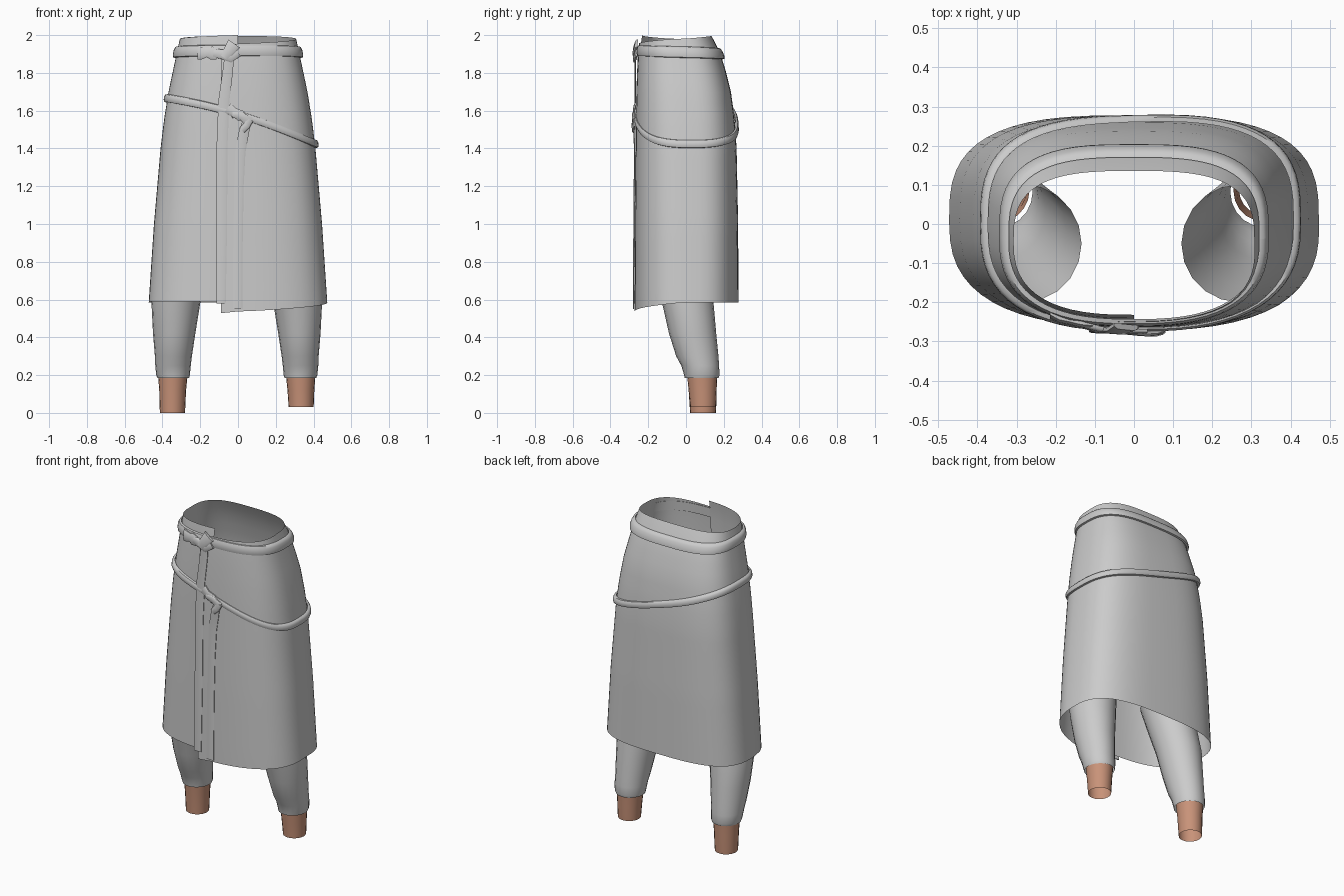
import bpy
import math
from mathutils import Vector

if "Cube" in bpy.data.objects:
    bpy.data.objects.remove(bpy.data.objects["Cube"], do_unlink=True)


def material(name, rgb):
    m = bpy.data.materials.new(name)
    m.use_nodes = True
    m.diffuse_color = (*rgb, 1)
    m.node_tree.nodes["Principled BSDF"].inputs["Base Color"].default_value = (*rgb, 1)
    return m


GREY = material("grey_cloth", (0.6, 0.6, 0.6))
SKIN = material("skin", (0.58, 0.29, 0.19))


def grid(name, rows, mat, closed=False, caps=False, sharp=50):
    """Skin a list of equally long point rows; closed joins each row's ends."""
    n = len(rows[0])
    faces = []
    for r in range(len(rows) - 1):
        for c in range(n if closed else n - 1):
            d = (c + 1) % n
            faces.append((r * n + c, r * n + d, (r + 1) * n + d, (r + 1) * n + c))
    if caps:
        faces.append(tuple(reversed(range(n))))
        faces.append(tuple(range((len(rows) - 1) * n, len(rows) * n)))
    me = bpy.data.meshes.new(name)
    me.from_pydata([p for row in rows for p in row], [], faces)
    me.materials.append(mat)
    ob = bpy.data.objects.new(name, me)
    bpy.context.collection.objects.link(ob)
    bpy.ops.object.select_all(action="DESELECT")
    ob.select_set(True)
    bpy.context.view_layer.objects.active = ob
    if caps or name.startswith("belt"):
        bpy.ops.object.mode_set(mode="EDIT")
        bpy.ops.mesh.select_all(action="SELECT")
        bpy.ops.mesh.normals_make_consistent(inside=False)
        bpy.ops.object.mode_set(mode="OBJECT")
    bpy.ops.object.shade_smooth_by_angle(angle=math.radians(sharp))
    return ob


# Body outline: height, half width, front y, back y
OUTLINE = [(0.58, 0.473, -0.263, 0.278), (1.0, 0.445, -0.261, 0.276),
           (1.4, 0.41, -0.257, 0.268), (1.55, 0.392, -0.256, 0.258),
           (1.7, 0.368, -0.253, 0.238), (1.85, 0.336, -0.247, 0.2),
           (1.95, 0.315, -0.24, 0.16), (2.0, 0.303, -0.232, 0.133)]


def outline(z):
    z = min(max(z, OUTLINE[0][0]), OUTLINE[-1][0])
    for a, b in zip(OUTLINE, OUTLINE[1:]):
        if z <= b[0]:
            t = (z - a[0]) / (b[0] - a[0])
            return [p + (q - p) * t for p, q in zip(a[1:], b[1:])]


def around(angle, z, off=0.0):
    """Point on the rounded-box outline at an angle."""
    a, front, back = outline(z)
    c, s = math.cos(angle), math.sin(angle)
    e = 2 / (3.0 if s > 0 else 2.6)
    x = math.copysign(abs(c) ** e, c) * (a + off)
    y = math.copysign(abs(s) ** e, s) * ((back - front) / 2 + off)
    return Vector((x, (front + back) / 2 + y, z))


def on_front(x, z, off=0.0):
    """Point on the front of the outline at a given x."""
    a, front, back = outline(z)
    k = (1 - min(abs(x / (a + off)), 1) ** 2.6) ** (1 / 2.6)
    return Vector((x, (front + back) / 2 - k * ((back - front) / 2 + off), z))


# Wrapped skirt: one sheet, starting under the flap and ending at its free edge
COLS, ROWS = 56, 24
columns = []
for i in range(COLS + 4):
    turn = min(i / COLS, 1)
    angle = -math.pi / 2 - turn * 2 * math.pi
    x = 0.4 * math.cos(angle) if i <= COLS else -0.03 * (i - COLS)
    wrap = max(0, (turn - 0.75) / 0.25)
    if turn < 0.25:
        top, hem = 2.0 - 0.08 * turn, 0.59
    elif turn < 0.75:
        top, hem = 1.98 + 0.015 * math.sin((turn - 0.25) * 2 * math.pi), 0.585
    else:
        top, hem = 1.98 - 0.025 * wrap, 0.585 - 0.048 * wrap
    if i > COLS:
        top, hem = top + 0.2 * x, hem + 0.1 * x
    off = 0.01 * min(1, wrap * 2)
    col = []
    for r in range(ROWS + 1):
        z = hem + (top - hem) * r / ROWS
        col.append(on_front(x, z, off) if i > COLS else around(angle, z, off))
    columns.append(col)
grid("wrap_skirt", columns, GREY)


# Belts: rounded bands following the outline
def belt(name, height, half, thick):
    section = [(-1, 0), (-0.9, 0.7), (-0.4, 1), (0.4, 1), (0.9, 0.7), (1, 0)]
    rows = []
    for i in range(65):
        angle = 2 * math.pi * i / 64
        z = height(around(angle, 1.55).x, math.sin(angle))
        rows.append([around(angle, z + v * half, 0.003 + w * thick) for v, w in section])
    grid(name, rows, GREY, closed=True)


def hip_height(x, s):
    front = 1.58 - 0.31 * x - 0.2 * x * x
    back = 1.53 - 0.31 * x + 0.07 * x * x
    t = (s + 1) / 2
    return front + (back - front) * t


belt("belt_waist", lambda x, s: 1.91 - 0.008 * s, 0.03, 0.016)
belt("belt_hip", hip_height, 0.021, 0.016)


# Straps and knots: ribbons over the front, given as (x, z, offset, width)
def ribbon(name, path, thick):
    rows = []
    for i, (x, z, off, width) in enumerate(path):
        before, after = path[max(i - 1, 0)], path[min(i + 1, len(path) - 1)]
        d = Vector((after[0] - before[0], after[1] - before[1])).normalized()
        nx, nz = -d.y * width / 2, d.x * width / 2
        row = [on_front(x + nx * k, z + nz * k, off + o * thick)
               for k, o in [(-1, 0), (-1, 0.6), (-0.7, 1), (0.7, 1), (1, 0.6), (1, 0)]]
        rows.append(row)
    grid(name, rows, GREY, closed=True, caps=True)


ribbon("waist_strap", [(-0.045, 1.9, 0.024, 0.05), (-0.055, 1.8, 0.018, 0.055),
                       (-0.075, 1.65, 0.013, 0.058), (-0.085, 1.4, 0.012, 0.058),
                       (-0.085, 1.0, 0.012, 0.055), (-0.09, 0.58, 0.012, 0.05)], 0.006)
ribbon("hip_strap", [(0.045, 1.54, 0.022, 0.045), (0.03, 1.48, 0.016, 0.055),
                     (0.012, 1.38, 0.012, 0.055), (0.005, 1.2, 0.012, 0.05),
                     (0, 0.9, 0.012, 0.05), (-0.002, 0.55, 0.012, 0.05)], 0.006)

ribbon("waist_bow_end", [(-0.215, 1.905, 0.012, 0.07), (-0.19, 1.905, 0.016, 0.065),
                         (-0.165, 1.908, 0.014, 0.05), (-0.14, 1.905, 0.016, 0.07),
                         (-0.11, 1.9, 0.014, 0.06)], 0.014)
ribbon("waist_knot_wrap", [(-0.13, 1.905, 0.016, 0.045), (-0.09, 1.9, 0.022, 0.05),
                           (-0.04, 1.885, 0.022, 0.06), (0.0, 1.91, 0.012, 0.05)], 0.014)
ribbon("waist_knot_tail", [(-0.075, 1.88, 0.022, 0.05), (-0.045, 1.92, 0.026, 0.06),
                           (-0.02, 1.955, 0.018, 0.075)], 0.014)
ribbon("hip_bow_end", [(-0.055, 1.615, 0.01, 0.06), (-0.025, 1.595, 0.014, 0.045),
                       (0.02, 1.57, 0.014, 0.06)], 0.012)
ribbon("hip_knot_wrap", [(-0.03, 1.58, 0.014, 0.035), (0.015, 1.575, 0.018, 0.04),
                         (0.045, 1.55, 0.018, 0.05), (0.07, 1.54, 0.012, 0.05)], 0.012)
ribbon("hip_knot_tail", [(0.02, 1.495, 0.016, 0.035), (0.045, 1.52, 0.02, 0.04),
                         (0.06, 1.555, 0.016, 0.045)], 0.012)


# Legs: open tubes of (z, centre x, centre y, half x, half y)
def tube(name, side, rings, mat, shift=0.0):
    rows = []
    for z, cx, cy, hx, hy in rings:
        rows.append([(side * (cx + shift) + hx * math.cos(a), cy + hy * math.sin(a), z)
                     for a in (2 * math.pi * k / 20 for k in range(20))])
    grid(name, rows, mat, closed=True)


TROUSER = [(0.185, 0.343, 0.083, 0.084, 0.09), (0.2, 0.344, 0.084, 0.089, 0.094),
           (0.25, 0.344, 0.075, 0.094, 0.1), (0.3, 0.342, 0.06, 0.098, 0.112),
           (0.42, 0.338, 0.035, 0.112, 0.125), (0.58, 0.329, 0.01, 0.129, 0.136),
           (0.72, 0.31, -0.02, 0.138, 0.145), (0.88, 0.282, -0.05, 0.148, 0.15)]

for label, side, foot, shift in (("right", -1, 0.0, 0.0), ("left", 1, 0.03, -0.013)):
    tube(label + "_trouser_leg", side, TROUSER, GREY, shift)
    tube(label + "_ankle", side, [(foot, 0.347, 0.09, 0.066, 0.068),
                                  (foot + 0.03, 0.347, 0.09, 0.068, 0.07),
                                  (0.12, 0.346, 0.088, 0.071, 0.074),
                                  (0.2, 0.345, 0.086, 0.078, 0.08)], SKIN, shift)
